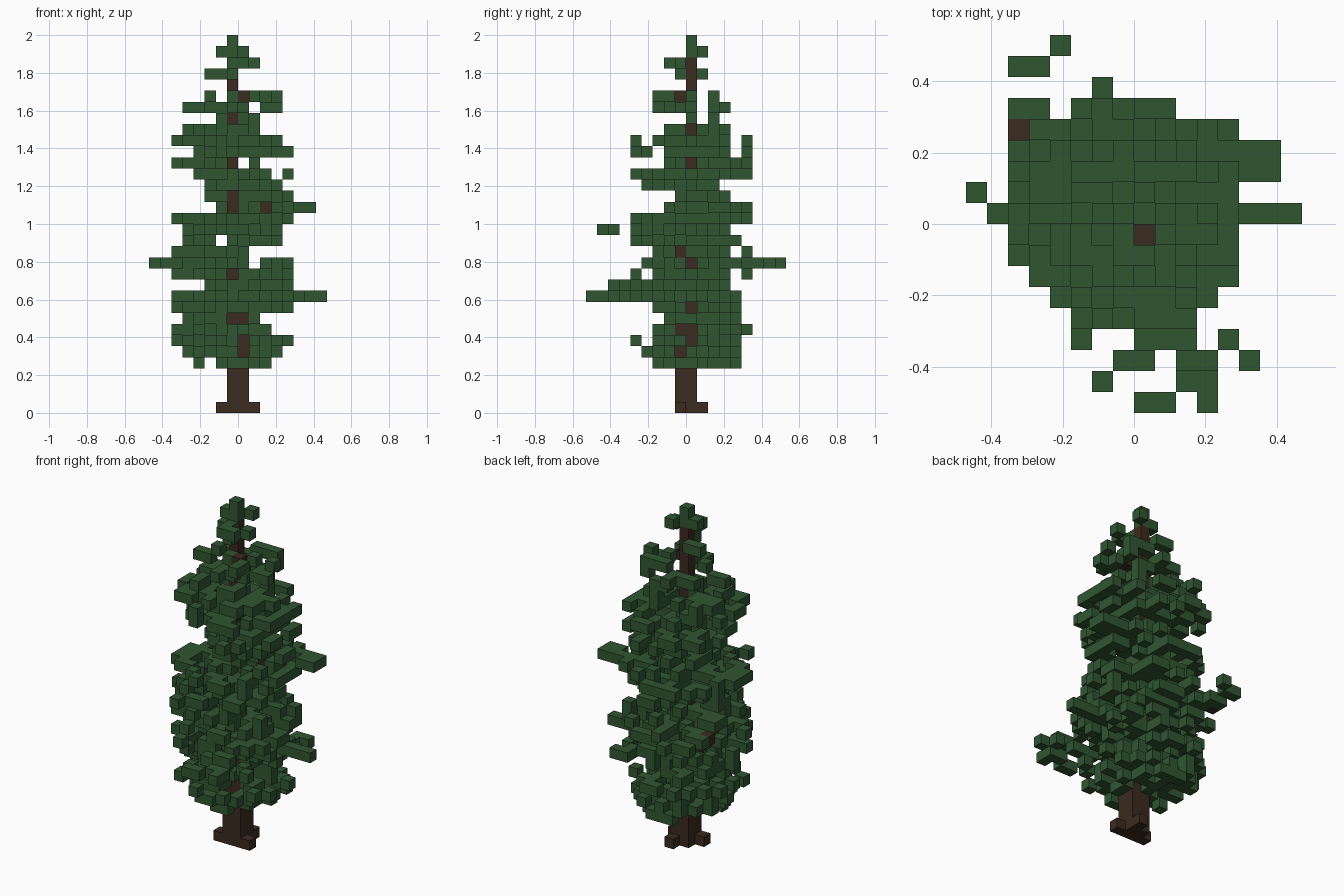
import bpy
import bmesh
import random
from mathutils import Vector

random.seed(5)
if "Cube" in bpy.data.objects:
    bpy.data.objects.remove(bpy.data.objects["Cube"], do_unlink=True)

LAYERS = 34
CELL = 2.0 / LAYERS
FIRST_LEAF_LAYER = 4

# Foliage extent of each layer in cells: left, right, front, back
SPANS = [
    (-4, 3, -3, 5), (-5, 4, -4, 5), (-6, 5, -5, 5), (-6, 3, -3, 6),
    (-5, 2, -2, 5), (-6, 5, -3, 5), (-6, 5, -5, 5), (-3, 5, -5, 4),
    (-6, 5, -5, 6), (-6, 5, -4, 6), (-6, 1, -3, 6), (-5, 4, -5, 5),
    (-5, 4, -5, 4), (-6, 5, -5, 6), (-2, 5, -2, 6), (-3, 5, -1, 4),
    (-3, 4, -4, 3), (-4, 5, -5, 6), (-6, 2, -2, 6), (-4, 5, -5, 6),
    (-6, 4, -5, 6), (-5, 2, -2, 4), (-2, 2, 0, 3), (-5, 4, -3, 4),
    (-3, 4, -3, 3),
]

# Openings that expose the trunk: layer -> cleared columns
FRONT_GAPS = {5: [0], 6: [0], 8: [-1, 0], 12: [-1], 18: [-1, 2], 19: [-1],
              22: [-1], 26: [-1], 28: [0]}
SIDE_GAPS = {5: [-1], 6: [0], 7: [-1, 0], 9: [0], 13: [0],
             14: [-1], 22: [0], 25: [0], 28: [-1]}

# Openings right through the crown: layer -> empty columns or rows
CLEAR_X = {4: [-3], 13: [1], 15: [-2], 21: [3], 22: [0], 27: [1], 28: [-2]}
CLEAR_Y = {6: [-4], 12: [-4, 4], 14: [4], 23: [-3, 4], 24: [-4, 4],
           26: [1], 27: [1], 28: [1]}


def row(x0, x1, y, layer):
    """Cells of one straight twig running along x."""
    return {(x, y, layer) for x in range(x0, x1)}


def make_material(name, color):
    mat = bpy.data.materials.new(name)
    mat.use_nodes = True
    mat.diffuse_color = (*color, 1)
    for node in mat.node_tree.nodes:
        if node.type == 'BSDF_PRINCIPLED':
            node.inputs["Base Color"].default_value = (*color, 1)
            node.inputs["Roughness"].default_value = 0.9
    return mat


def cells_to_object(name, cells, solid, mat):
    """Build only the cube faces that are not covered by a neighbour."""
    bm = bmesh.new()
    for cell in sorted(cells):
        base = Vector(cell)
        for axis in range(3):
            for side in (0, 1):
                step = Vector((0, 0, 0))
                step[axis] = 2 * side - 1
                if tuple(int(c) for c in base + step) in solid:
                    continue
                u, v, start = Vector((0, 0, 0)), Vector((0, 0, 0)), base.copy()
                u[(axis + 1) % 3] = v[(axis + 2) % 3] = 1
                start[axis] += side
                loop = [start, start + u, start + u + v, start + v]
                if not side:
                    loop.reverse()
                bm.faces.new([bm.verts.new(p * CELL) for p in loop])
    bmesh.ops.remove_doubles(bm, verts=bm.verts, dist=CELL * 0.01)
    mesh = bpy.data.meshes.new(name)
    bm.to_mesh(mesh)
    bm.free()
    mesh.materials.append(mat)
    obj = bpy.data.objects.new(name, mesh)
    bpy.context.collection.objects.link(obj)


def leaf_allowed(x, y, k):
    """Keep the openings, the bare stubs and the crown outline clear."""
    if x in CLEAR_X.get(k, []) or y in CLEAR_Y.get(k, []):
        return False
    if x in FRONT_GAPS.get(k, []) and y < 0:
        return False
    if y in SIDE_GAPS.get(k, []) and x >= 0:
        return False
    if (x, y) == (0, -1) and k > 28 or (x, y) == (-6, 4) and k > 13:
        return False
    if y == 5 and not -4 < x < 2:
        return False
    return (x, y, k) not in wood


def leaf_layer(k, span, below):
    """Loose random tufts in a rounded diamond, reaching every side."""
    x0, x1, y0, y1 = span
    spread = {}
    for x in range(x0, x1):
        for y in range(y0, y1):
            if leaf_allowed(x, y, k):
                dx = abs(2 * x + 1 - x0 - x1) / (x1 - x0)
                dy = abs(2 * y + 1 - y0 - y1) / (y1 - y0)
                spread[x, y] = dx ** 1.7 + dy ** 1.7
    kept = set()
    for (x, y), r in spread.items():
        chance = (0.36 if (x, y, k - 1) in below else 0.66) - 0.16 * r
        if r < 1.12 and random.random() < chance:
            kept.add((x, y))
    # Add a tuft to any empty column or row, and cover the trunk
    for axis in (0, 1):
        for value in sorted({c[axis] for c in spread}):
            line = [c for c in spread if c[axis] == value]
            if value in (-1, 0):
                line = [c for c in line
                        if (c[1] < 0 if axis == 0 else c[0] >= 0)]
            if line and not kept.intersection(line):
                line.sort(key=spread.get)
                kept.add(random.choice(line[:3]))
    return {(x, y, k) for x, y in kept}


# Trunk: thick below, a single column above
trunk = {(x, y, k) for x in (-1, 0) for y in (-1, 0) for k in range(9)}
trunk |= {(-1, 0, k) for k in range(9, 32)}
roots = {(-2, -1, 0), (1, -1, 0), (0, 1, 0)}

# Bare stubs of branches
stubs = {(0, -1, 28), (-6, 4, 13), (0, -1, 14), (2, 0, 18)}
stubs |= row(-2, 1, 0, 9) - trunk | row(-1, 0, 1, 9)
wood = trunk | roots | stubs

# Main foliage
leaves = set()
for index, span in enumerate(SPANS):
    leaves |= leaf_layer(index + FIRST_LEAF_LAYER, span, leaves)

# Long twigs reaching out of the crown
twigs = row(5, 8, 0, 10) | row(0, 2, -9, 10) | row(3, 4, -9, 10)
twigs |= row(2, 4, -8, 10) | row(2, 4, -7, 11) | row(5, 6, -7, 10)
twigs |= row(0, 3, -6, 10) | row(4, 5, -6, 10) | row(-3, -2, -6, 11)
twigs |= row(-2, -1, -8, 16) | row(-1, 1, -7, 16)
twigs |= row(-8, -7, 1, 13) | row(-7, -6, 0, 13)
twigs |= row(-4, -3, 8, 13) | row(-6, -4, 7, 13) | row(-2, -1, 6, 13)
twigs |= row(-6, -4, 5, 13) | row(5, 7, 2, 18) | row(5, 7, 3, 18)
twigs |= row(3, 5, 4, 9) | row(-5, -3, 4, 13) | row(3, 4, 0, 18)

# Sparse tip
tip = row(-3, -1, 1, 30) | row(-1, 0, -1, 30)
tip |= row(-1, 1, -2, 31) | row(1, 2, -1, 31) | row(-1, 0, -1, 31)
tip |= row(-2, 0, 0, 32) | row(0, 1, 1, 32) | row(-1, 0, 0, 33)

bark = make_material("dark bark brown", (0.042, 0.024, 0.014))
green = make_material("pine green", (0.030, 0.092, 0.031))
solid_cells = wood | leaves | twigs | tip
cells_to_object("trunk", trunk, solid_cells, bark)
cells_to_object("roots", roots, solid_cells, bark)
cells_to_object("branch_stubs", stubs, solid_cells, bark)
cells_to_object("foliage", leaves - twigs, solid_cells, green)
cells_to_object("outer_twigs", twigs, solid_cells, green)
cells_to_object("tree_tip", tip, solid_cells, green)
